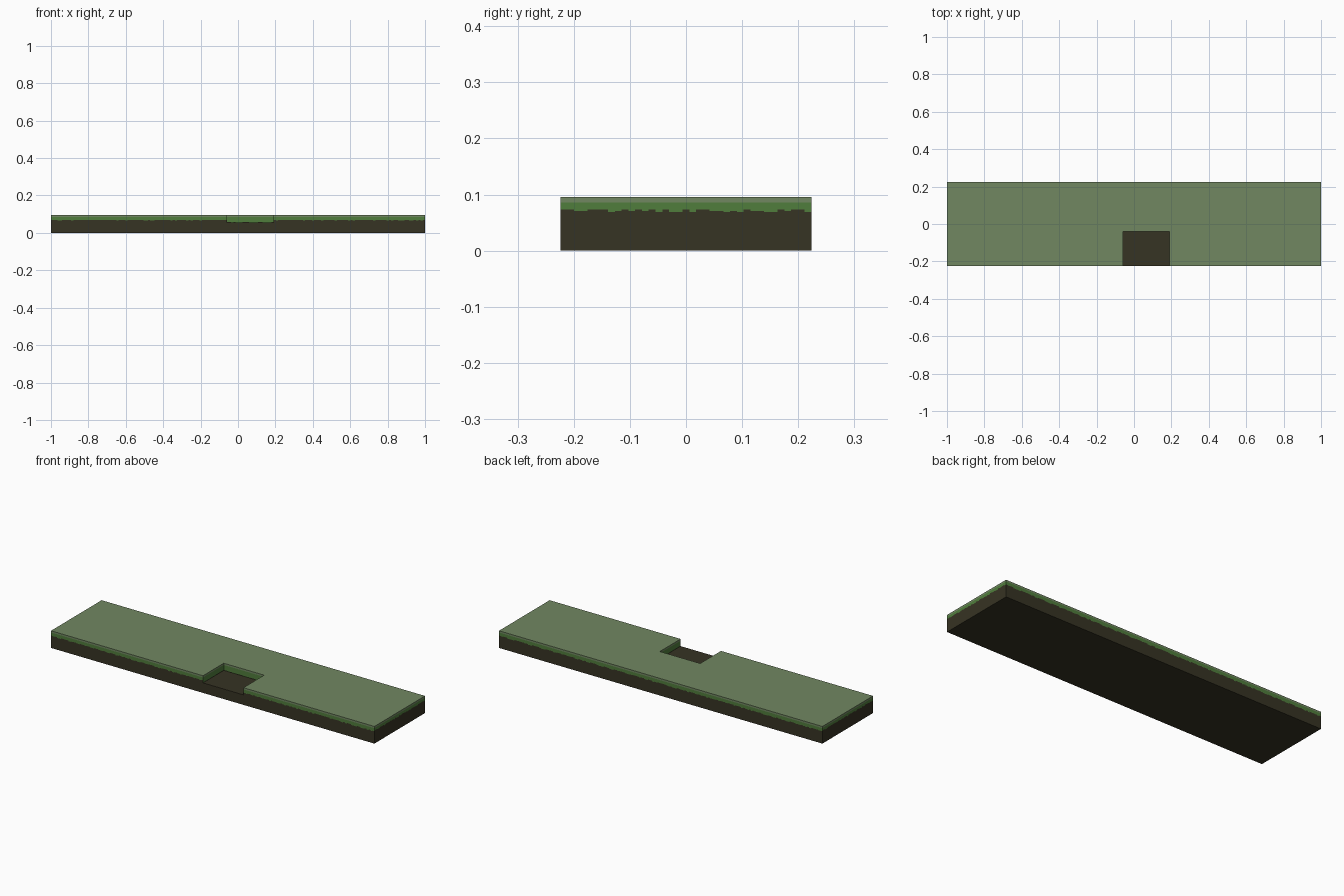
import bpy, bmesh, random
from mathutils import Vector

if "Cube" in bpy.data.objects:
    bpy.data.objects.remove(bpy.data.objects["Cube"])

random.seed(4)
X, Y, TOP = 1.0, 0.2235, 0.096          # half length, half width, height
NX0, NX1, NY, FLOOR = -0.06, 0.19, -0.04, 0.056   # notch
RIM = 0.086                             # lower edge of pale turf


def material(name, rgb):
    m = bpy.data.materials.new(name)
    m.diffuse_color = (*rgb, 1)
    m.use_nodes = True
    m.node_tree.nodes["Principled BSDF"].inputs["Base Color"].default_value = m.diffuse_color
    return m


SOIL, TURF, BLADES = 0, 1, 2
mats = [material("dark_soil", (0.037, 0.033, 0.017)),
        material("pale_turf", (0.165, 0.242, 0.120)),
        material("bright_grass", (0.080, 0.205, 0.045))]

bm = bmesh.new()


def face(points, mat):
    f = bm.faces.new([bm.verts.new(p) for p in points])
    f.material_index = mat


def quad(a, b, z0, z1, mat):
    face([(*a, z0), (*b, z0), (*b, z1), (*a, z1)], mat)


def wall(a, b, base, edge):
    """Layered wall: soil, grass with a ragged lower edge, pale turf rim."""
    a, b = Vector(a), Vector(b)
    n = max(1, round((b - a).length / 0.012))
    for i in range(n):
        p, q = a.lerp(b, i / n), a.lerp(b, (i + 1) / n)
        z = max(base, edge - random.choice((0, 0, 0.002, 0.004)))
        if z > base:
            quad(p, q, base, z, SOIL)
        quad(p, q, z, RIM, BLADES)
    quad(a, b, RIM, TOP, TURF)


# outer walls and notch walls, counter-clockwise seen from above
wall((-X, -Y), (NX0, -Y), 0, 0.070)
wall((NX1, -Y), (X, -Y), 0, 0.070)
wall((X, -Y), (X, Y), 0, 0.073)
wall((X, Y), (-X, Y), 0, 0.070)
wall((-X, Y), (-X, -Y), 0, 0.073)
wall((NX0, -Y), (NX0, NY), FLOOR, 0.058)
wall((NX0, NY), (NX1, NY), FLOOR, 0.058)
wall((NX1, NY), (NX1, -Y), FLOOR, 0.058)
quad((NX0, -Y), (NX1, -Y), 0, FLOOR, SOIL)

# turf top around the notch, notch floor and underside
for x0, x1, y0 in ((-X, NX0, -Y), (NX0, NX1, NY), (NX1, X, -Y)):
    face([(x0, y0, TOP), (x1, y0, TOP), (x1, Y, TOP), (x0, Y, TOP)], TURF)
face([(NX0, -Y, FLOOR), (NX1, -Y, FLOOR), (NX1, NY, FLOOR), (NX0, NY, FLOOR)], SOIL)
face([(-X, Y, 0), (X, Y, 0), (X, -Y, 0), (-X, -Y, 0)], SOIL)

bmesh.ops.remove_doubles(bm, verts=bm.verts, dist=1e-5)
mesh = bpy.data.meshes.new("ground_slab")
bm.to_mesh(mesh)
bm.free()
for m in mats:
    mesh.materials.append(m)
slab = bpy.data.objects.new("ground_slab", mesh)
bpy.context.collection.objects.link(slab)
